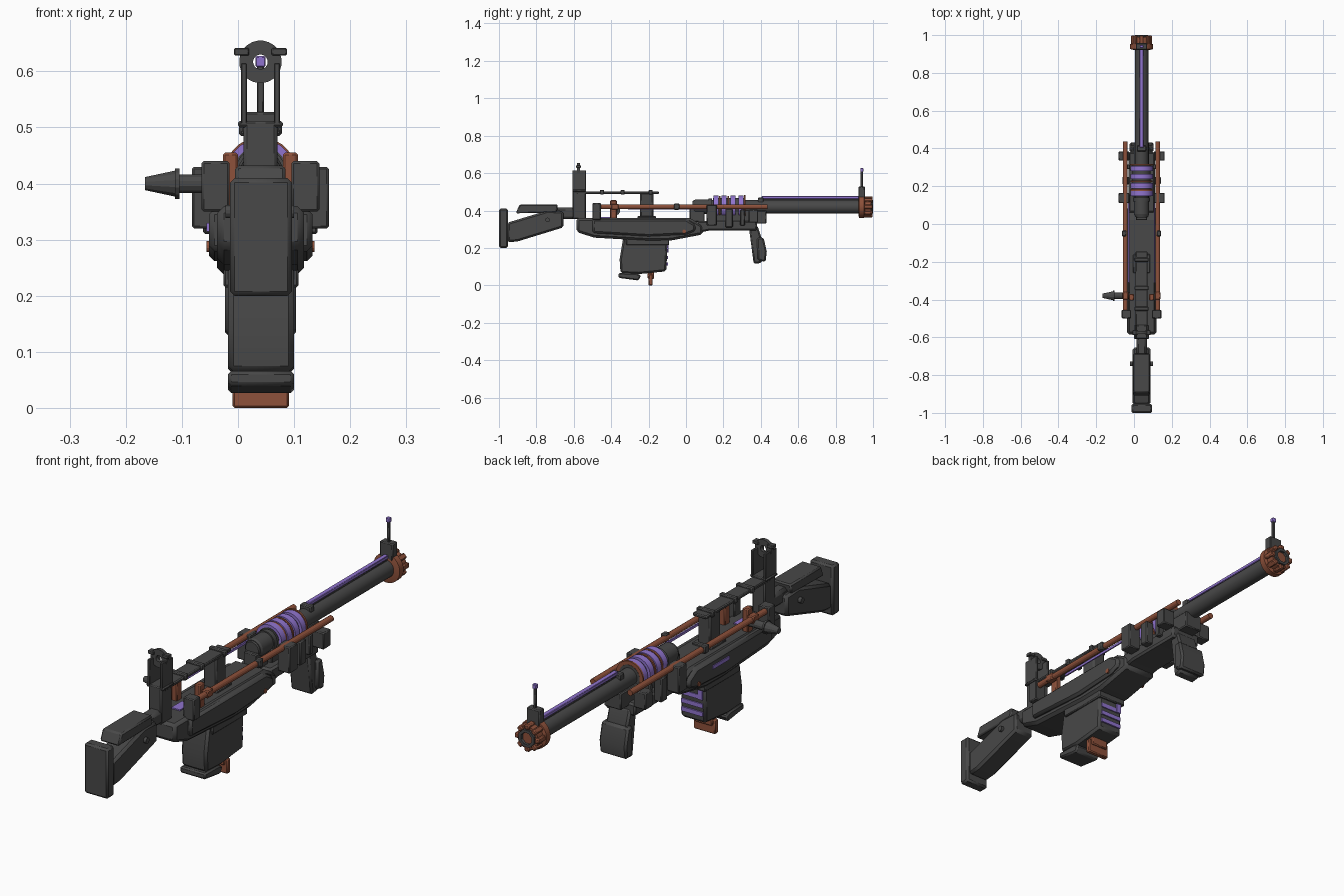
import bpy, bmesh, math
from mathutils import Matrix, Vector

def material(name, rgb):
    m = bpy.data.materials.new(name)
    m.diffuse_color = (*rgb, 1)
    return m

GREY = material("gunmetal grey", (0.065, 0.065, 0.065))
COPPER = material("copper", (0.27, 0.082, 0.043))
PURPLE = material("purple glow", (0.28, 0.175, 0.62))
CX, BZ = 0.04, 0.42          # centre plane and bore height

def finish(name, bm, mat, bevel=0):
    bmesh.ops.recalc_face_normals(bm, faces=bm.faces)
    me = bpy.data.meshes.new(name)
    bm.to_mesh(me)
    bm.free()
    me.materials.append(mat)
    ob = bpy.data.objects.new(name, me)
    bpy.context.collection.objects.link(ob)
    if bevel:
        b = ob.modifiers.new("bevel", 'BEVEL')
        b.width, b.segments = bevel, 1
    return ob

def prism(name, pts, x0, x1, mat=GREY, bevel=0.006):
    """Extrude a (y, z) profile from x0 to x1."""
    bm = bmesh.new()
    f = bm.faces.new([bm.verts.new((x0, y, z)) for y, z in pts])
    r = bmesh.ops.extrude_face_region(bm, geom=[f])
    vs = [v for v in r['geom'] if isinstance(v, bmesh.types.BMVert)]
    bmesh.ops.translate(bm, verts=vs, vec=(x1 - x0, 0, 0))
    return finish(name, bm, mat, bevel)

def box(name, x0, x1, y0, y1, z0, z1, mat=GREY, bevel=0.004):
    return prism(name, [(y0, z0), (y1, z0), (y1, z1), (y0, z1)], x0, x1, mat, bevel)

def pair(name, x0, x1, *args, **kw):
    """Box on the left, and its mirror image on the right of the gun."""
    box(name + "_left", x0, x1, *args, **kw)
    box(name + "_right", 2 * CX - x1, 2 * CX - x0, *args, **kw)

def lathe(name, prof, axis='Y', at=(CX, 0, BZ), mat=GREY, n=24):
    """Turn (distance along axis, radius) points; closed profiles make rings."""
    bm = bmesh.new()
    rings = []
    for d, r in prof:
        ring = []
        for i in range(n):
            a = 2 * math.pi * (i + 0.5) / n
            c, s = r * math.cos(a), r * math.sin(a)
            p = Vector((c, d, s)) if axis == 'Y' else Vector((d, c, s))
            ring.append(bm.verts.new(p + Vector(at)))
        rings.append(ring)
    for a, b in zip(rings, rings[1:]):
        for i in range(n):
            j = (i + 1) % n
            bm.faces.new((a[i], a[j], b[j], b[i]))
    bm.faces.new(rings[0])
    bm.faces.new(rings[-1])
    return finish(name, bm, mat)

def rod(name, y0, y1, r, x=CX, z=BZ, mat=GREY, n=24):
    return lathe(name, [(y0, r), (y1, r)], 'Y', (x, 0, z), mat, n)

# Stock
box("butt_plate", -0.014, 0.096, -1.0, -0.952, 0.2, 0.41, bevel=0.008)
prism("stock_arm", [(-0.955, 0.23), (-0.90, 0.235), (-0.655, 0.31), (-0.655, 0.395),
                    (-0.74, 0.40), (-0.955, 0.335)], -0.008, 0.088, bevel=0.01)
prism("cheek_rest", [(-0.91, 0.385), (-0.69, 0.39), (-0.685, 0.432), (-0.89, 0.432)], -0.005, 0.085)
box("stock_tube", 0.012, 0.068, -0.70, -0.55, 0.355, 0.415, bevel=0.012)
lathe("stock_pin", [(-0.022, 0.012), (0.1, 0.012)], 'X', (0, -0.74, 0.35), n=12)

# Receiver and its thicker flanks
prism("receiver", [(-0.585, 0.285), (-0.49, 0.255), (-0.2, 0.238), (-0.08, 0.24), (0.09, 0.272),
                   (0.09, 0.32), (0.02, 0.36), (-0.585, 0.36)], -0.037, 0.118, bevel=0.012)
prism("receiver_flank", [(-0.50, 0.28), (-0.2, 0.262), (0.0, 0.272), (0.05, 0.29), (0.05, 0.325),
                         (0.0, 0.355), (-0.50, 0.355)], -0.052, 0.133, bevel=0.01)
box("receiver_light", -0.056, -0.05, -0.21, -0.1, 0.315, 0.33, PURPLE, 0)
lathe("receiver_pin", [(-0.056, 0.01), (0.136, 0.01)], 'X', (0, -0.01, 0.288), mat=COPPER, n=12)
pair("top_light", -0.031, -0.025, -0.31, 0.13, 0.405, 0.415, PURPLE, bevel=0)
box("bolt_light", 0.02, 0.06, -0.47, -0.40, 0.358, 0.365, PURPLE, 0)

# Side rails with their clamps
for side, x in (("left", -0.046), ("right", 0.126)):
    rod("side_rail_" + side, -0.455, 0.437, 0.0125, x, BZ, COPPER, 12)
pair("rear_clamp", -0.065, -0.015, -0.50, -0.455, 0.35, 0.44)
pair("copper_catch", -0.027, 0.0, -0.405, -0.37, 0.35, 0.455, COPPER)
pair("catch_foot", -0.06, -0.03, -0.40, -0.36, 0.405, 0.436, COPPER)
pair("middle_clip", -0.064, -0.04, -0.065, -0.035, 0.404, 0.438)
pair("front_clamp", -0.082, -0.025, 0.11, 0.165, 0.32, 0.43)
pair("inner_clamp", -0.062, -0.025, 0.21, 0.25, 0.31, 0.41)
pair("end_clamp", -0.082, -0.025, 0.335, 0.385, 0.335, 0.405)
pair("clamp_rib", -0.05, -0.02, 0.29, 0.315, 0.32, 0.405)

# Charging handle
lathe("charging_handle", [(-0.166, 0.012), (-0.112, 0.024), (-0.112, 0.028), (-0.104, 0.028),
                          (-0.104, 0.017), (-0.02, 0.017)], 'X', (0, -0.38, 0.4), n=12)

# Fore-end and foregrip
prism("fore_end", [(0.06, 0.28), (0.12, 0.292), (0.38, 0.292), (0.38, 0.345), (0.06, 0.345)],
      -0.03, 0.11, bevel=0.008)
box("barrel_bed", 0.0, 0.08, 0.11, 0.43, 0.33, 0.40)
prism("foregrip", [(0.335, 0.32), (0.362, 0.115), (0.405, 0.12), (0.405, 0.25), (0.382, 0.32)],
      -0.01, 0.09, bevel=0.008)
prism("foregrip_pad", [(0.382, 0.135), (0.425, 0.125), (0.432, 0.18), (0.415, 0.255), (0.38, 0.255)],
      -0.023, 0.103, bevel=0.008)

# Magazine
prism("magazine", [(-0.335, 0.26), (-0.355, 0.14), (-0.35, 0.065), (-0.255, 0.06), (-0.105, 0.075),
                   (-0.098, 0.26)], -0.018, 0.1, bevel=0.01)
prism("magazine_base", [(-0.36, 0.04), (-0.255, 0.026), (-0.24, 0.052), (-0.265, 0.064),
                        (-0.36, 0.066)], -0.018, 0.1)
box("magazine_collar", -0.026, 0.108, -0.32, -0.09, 0.215, 0.255)
for i, z in enumerate((0.105, 0.14, 0.175)):
    box(f"magazine_light_{i}", -0.008, 0.09, -0.108, -0.097, z, z + 0.018, PURPLE, 0)
box("magazine_light_post", -0.008, 0.012, -0.104, -0.094, 0.175, 0.225, PURPLE, 0)
box("release_lever", -0.01, 0.091, -0.2, -0.178, 0.0, 0.06, COPPER)
box("release_lever_root", 0.0, 0.08, -0.205, -0.17, 0.035, 0.075, COPPER)

# Barrel and coils
rod("barrel", 0.04, 0.97, 0.036)
lathe("barrel_breech", [(0.035, 0.03), (0.05, 0.04), (0.12, 0.04), (0.12, 0.045), (0.14, 0.045)])
box("breech_foot", 0.01, 0.07, 0.02, 0.1, 0.34, 0.41)
rod("coil_core", 0.145, 0.318, 0.048)
for i, y in enumerate((0.147, 0.189, 0.237, 0.28)):
    rod(f"coil_{i}", y, y + 0.028, 0.06, mat=PURPLE)
for i, y in enumerate((0.176, 0.222, 0.309)):
    rod(f"copper_band_{i}", y, y + 0.008, 0.059 if i < 2 else 0.063, mat=COPPER)
box("barrel_light", 0.03, 0.05, 0.405, 0.93, 0.463, 0.477, PURPLE, 0.002)
box("barrel_light_bed", 0.033, 0.047, 0.40, 0.93, 0.45, 0.464)
box("barrel_light_foot", 0.015, 0.065, 0.385, 0.415, 0.44, 0.47)

# Muzzle: copper collar with lugs, octagonal bore
lathe("muzzle_collar", [(0.922, 0.045), (0.926, 0.061), (0.952, 0.061), (0.956, 0.048),
                        (0.99, 0.048), (0.99, 0.04)], mat=COPPER)
for i in range(8):
    ob = box(f"muzzle_lug_{i}", -0.011, 0.011, 0.945, 0.998, 0.036, 0.056, COPPER)
    ob.matrix_world = Matrix.Translation((CX, 0, BZ)) @ Matrix.Rotation(math.pi * i / 4, 4, 'Y')
lathe("muzzle_bore", [(0.96, 0.038), (1.0, 0.038), (1.0, 0.026), (0.985, 0.024)], n=8)

# Front sight
box("front_sight_block", 0.01, 0.07, 0.922, 0.957, 0.455, 0.528)
rod_z = box("front_sight_post", 0.034, 0.046, 0.934, 0.946, 0.52, 0.612, bevel=0.002)
box("front_sight_tip", 0.031, 0.049, 0.932, 0.948, 0.608, 0.627, PURPLE, 0.002)

# Carrying rail
box("top_rail", 0.008, 0.072, -0.585, -0.145, 0.488, 0.503)
for i, y in enumerate((-0.46, -0.35, -0.20)):
    box(f"top_rail_rib_{i}", 0.002, 0.078, y, y + 0.022, 0.485, 0.511)
box("rail_post", 0.01, 0.07, -0.245, -0.175, 0.35, 0.495, bevel=0.006)
box("rail_post_foot", -0.005, 0.085, -0.26, -0.16, 0.35, 0.37)

# Rear sight tower
box("sight_tower_base", 0.01, 0.07, -0.608, -0.535, 0.355, 0.51, bevel=0.006)
box("sight_tower_collar", 0.0, 0.08, -0.608, -0.535, 0.5, 0.512)
pair("sight_wing", 0.005, 0.016, -0.608, -0.535, 0.505, 0.615, bevel=0.002)
pair("sight_arm", -0.007, 0.02, -0.588, -0.562, 0.628, 0.642, bevel=0.002)
ring = [(-0.582, 0.013), (-0.582, 0.038), (-0.567, 0.038), (-0.567, 0.013), (-0.582, 0.013)]
disc = lathe("rear_sight_disc", ring, at=(CX, 0, 0.617))
bm = bmesh.new()
bm.from_mesh(disc.data)
caps = [f for f in bm.faces if len(f.verts) > 4]
bmesh.ops.delete(bm, geom=caps, context='FACES_ONLY')       # open the aperture
bmesh.ops.remove_doubles(bm, verts=bm.verts, dist=1e-5)
bmesh.ops.recalc_face_normals(bm, faces=bm.faces)
bm.to_mesh(disc.data)
bm.free()

# Smooth the round parts, keep hard edges
for ob in bpy.data.objects:
    ob.select_set(True)
    bpy.context.view_layer.objects.active = ob
bpy.ops.object.shade_smooth_by_angle(angle=math.radians(28))
